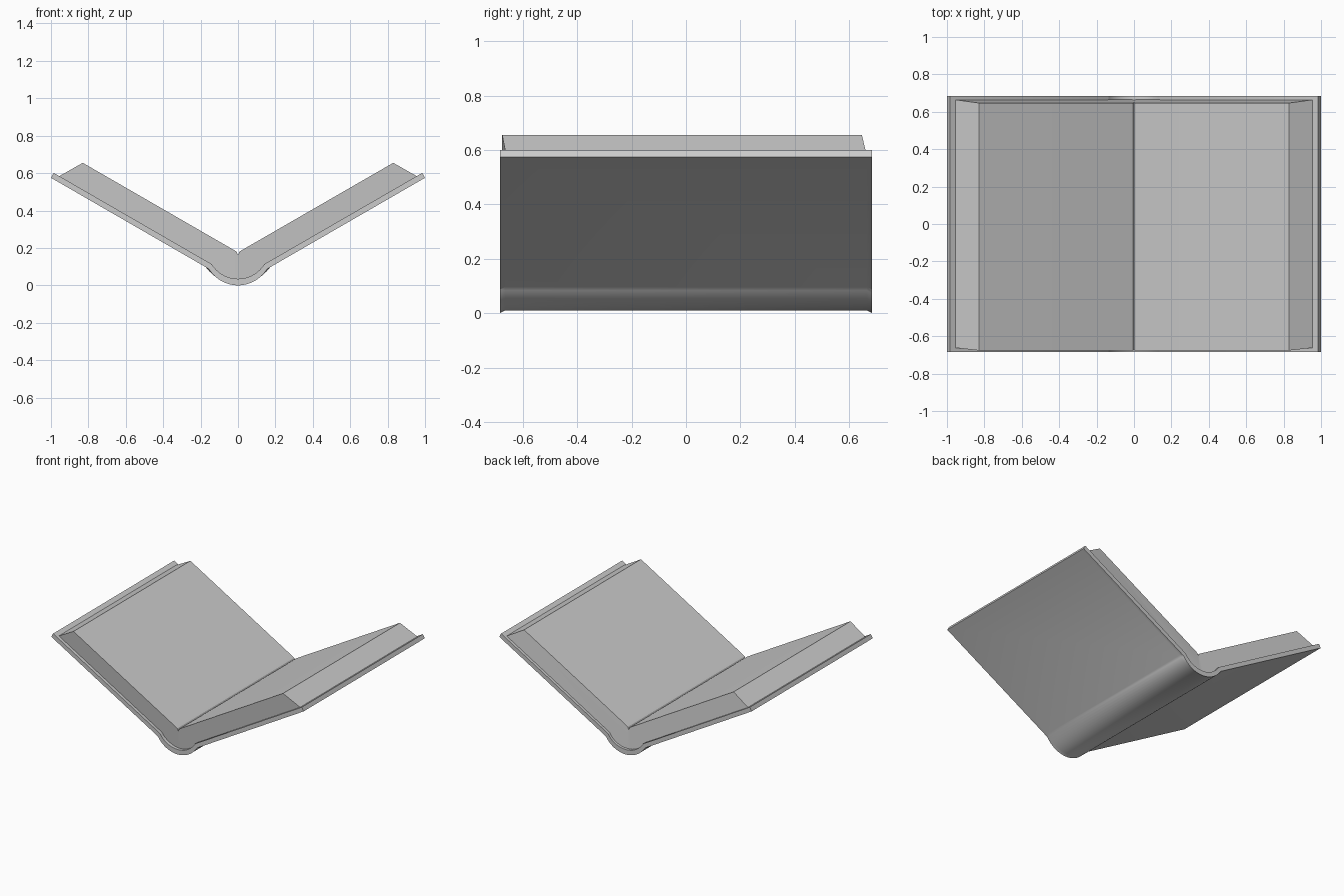
import bpy, bmesh, math

if "Cube" in bpy.data.objects:
    bpy.data.objects.remove(bpy.data.objects["Cube"])

N = 12  # segments per half spine arc


def half_arc(x, z, bottom):
    """Points from (x, z) down to (0, bottom) on a circle centred on x = 0."""
    s = z - bottom
    r = (x * x + s * s) / (2 * s)
    a = math.asin(min(1, x / r))
    return [(r * math.sin(a * (1 - i / N)), bottom + r - r * math.cos(a * (1 - i / N)))
            for i in range(N + 1)]


def loft(name, rings):
    """Skin right-half rings, cap both ends, leave the x = 0 seam open, mirror."""
    bm = bmesh.new()
    loops = [[bm.verts.new(p) for p in ring] for ring in rings]
    n = len(loops[0])
    for a, b in zip(loops, loops[1:]):
        for i in range(n):
            j = (i + 1) % n
            if abs(a[i].co.x) < 1e-5 and abs(a[j].co.x) < 1e-5:
                continue
            bm.faces.new((a[i], a[j], b[j], b[i]))
    bm.faces.new(loops[0][::-1])
    bm.faces.new(loops[-1])
    bmesh.ops.recalc_face_normals(bm, faces=bm.faces[:])
    # Outward check: the largest x side must face +x
    f = max(bm.faces, key=lambda q: q.calc_center_median().x)
    f.normal_update()
    if f.normal.x < 0:
        bmesh.ops.reverse_faces(bm, faces=bm.faces[:])
    me = bpy.data.meshes.new(name)
    bm.to_mesh(me)
    bm.free()
    ob = bpy.data.objects.new(name, me)
    bpy.context.collection.objects.link(ob)
    mod = ob.modifiers.new("mirror", 'MIRROR')
    mod.use_clip = True
    bpy.context.view_layer.objects.active = ob
    ob.select_set(True)
    bpy.ops.object.modifier_apply(modifier="mirror")
    bpy.ops.object.shade_smooth_by_angle(angle=math.radians(30))
    ob.select_set(False)
    return ob


# Inner line of the cover, shared by the pages
inner = half_arc(0.14, 0.113, 0.035)


# Cover: two boards at 30 degrees joined by a round spine, slightly recessed between its ends
def cover_ring(y, crease_x, bottom):
    crease_z = 0.575 - (1 - crease_x) * math.tan(math.radians(30))
    prof = [(1, 0.575)] + half_arc(crease_x, crease_z, bottom) + inner[::-1] + [(0.985, 0.601)]
    return [(x, y, z) for x, z in prof]


loft("cover", [cover_ring(-0.685, 0.155, 0.0), cover_ring(-0.665, 0.172, 0.01),
               cover_ring(0.665, 0.172, 0.01), cover_ring(0.685, 0.155, 0.0)])

# Pages: slanted fore edge, gutter in the middle, ends leaning with depth
page = [(0, 0.163), (0.008, 0.18), (0.022, 0.189), (0.83, 0.655), (0.957, 0.583)] + inner


def page_ring(y_top, y_slope):
    ring = []
    for x, z in page:
        d = (0.1522 + 0.5 * x - 0.866 * z) / 0.123
        ring.append((x, y_top + y_slope * d, z))
    return ring


loft("pages", [page_ring(-0.676, 0.014), page_ring(0.647, 0.017)])
